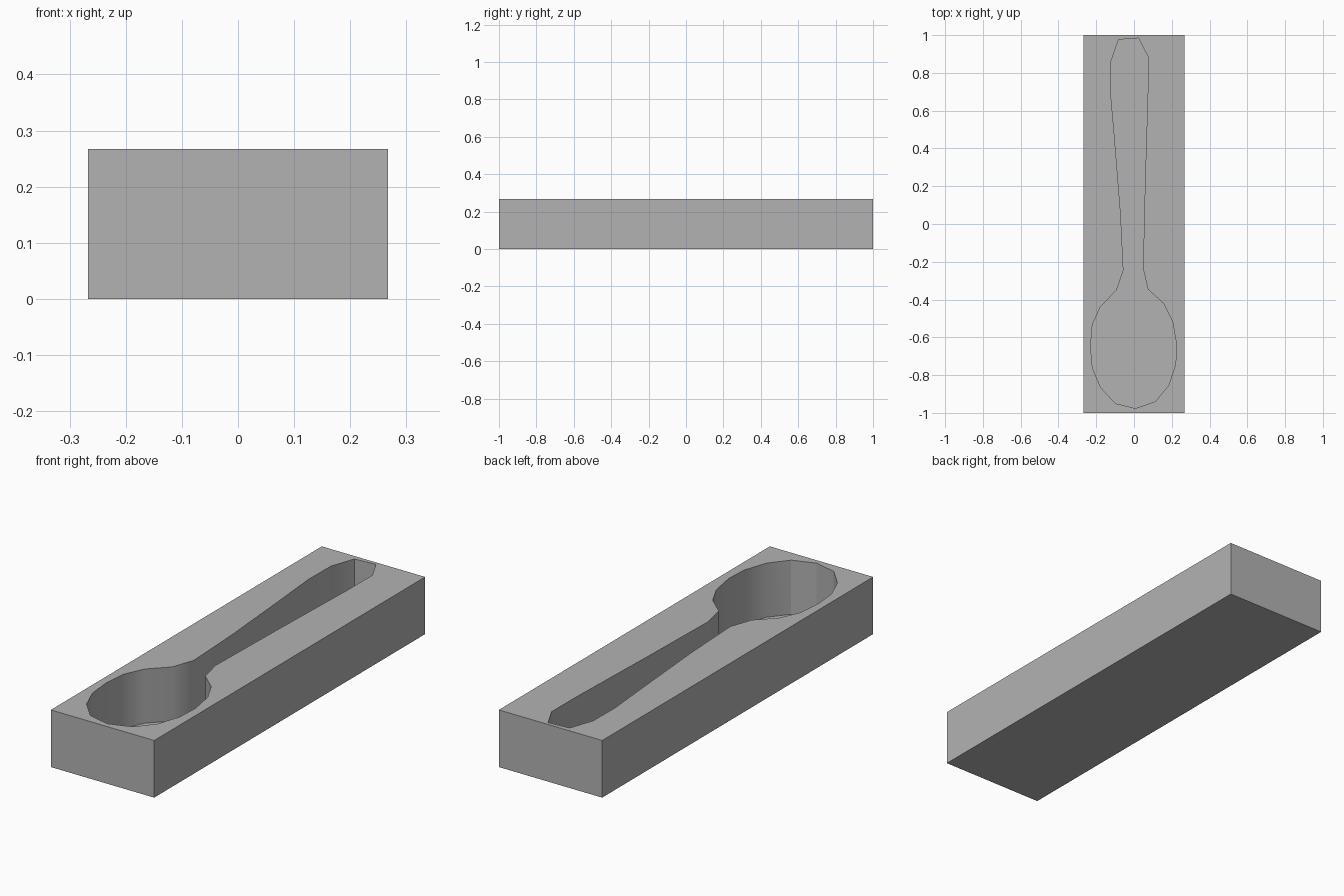
import bpy
import bmesh
import math

HALF_WIDTH, HALF_LENGTH, HEIGHT, FLOOR = 0.267, 1.0, 0.267, 0.014

# Spoon outline, clockwise from the tip of the handle
OUTLINE = [
    (-.082, .976), (.024, .984), (.074, .886), (.073, .70), (.058, .20),
    (.048, -.235), (.074, -.347), (.156, -.42), (.204, -.516), (.225, -.638),
    (.22, -.743), (.183, -.854), (.114, -.939), (.008, -.976), (-.098, -.95),
    (-.177, -.865), (-.22, -.76), (-.23, -.648), (-.22, -.532), (-.177, -.437),
    (-.093, -.352), (-.056, -.246), (-.071, .06), (-.103, .458), (-.124, .70),
    (-.122, .86),
]

default_cube = bpy.data.objects.get("Cube")
if default_cube:
    bpy.data.objects.remove(default_cube, do_unlink=True)

grey = bpy.data.materials.new("plain grey")
grey.use_nodes = True
colour = (0.45, 0.45, 0.45, 1)
grey.diffuse_color = colour
grey.node_tree.nodes["Principled BSDF"].inputs["Base Color"].default_value = colour


def prism(name, points, bottom, top):
    """Extrude a flat outline between two heights."""
    bm = bmesh.new()
    face = bm.faces.new([bm.verts.new((x, y, bottom)) for x, y in points])
    extruded = bmesh.ops.extrude_face_region(bm, geom=[face])["geom"]
    raised = [v for v in extruded if isinstance(v, bmesh.types.BMVert)]
    bmesh.ops.translate(bm, verts=raised, vec=(0, 0, top - bottom))
    bmesh.ops.recalc_face_normals(bm, faces=bm.faces)
    mesh = bpy.data.meshes.new(name)
    bm.to_mesh(mesh)
    bm.free()
    mesh.materials.append(grey)
    obj = bpy.data.objects.new(name, mesh)
    bpy.context.collection.objects.link(obj)
    return obj


# Solid block and the spoon-shaped cutter
corners = [(sx * HALF_WIDTH, sy * HALF_LENGTH)
           for sx, sy in ((-1, -1), (1, -1), (1, 1), (-1, 1))]
block = prism("mould_block", corners, 0, HEIGHT)
cutter = prism("spoon_cutter", OUTLINE, FLOOR, HEIGHT + 0.1)
cutter.hide_render = True

# Carve the cavity, leaving a thin floor
cut = block.modifiers.new("spoon cavity", 'BOOLEAN')
cut.operation = 'DIFFERENCE'
cut.solver = 'EXACT'
cut.object = cutter
bpy.ops.object.select_all(action='DESELECT')
block.select_set(True)
bpy.context.view_layer.objects.active = block
bpy.ops.object.modifier_apply(modifier=cut.name)
bpy.data.objects.remove(cutter, do_unlink=True)

# Smooth the curved walls, keep the block edges crisp
bpy.ops.object.shade_smooth_by_angle(angle=math.radians(30))
